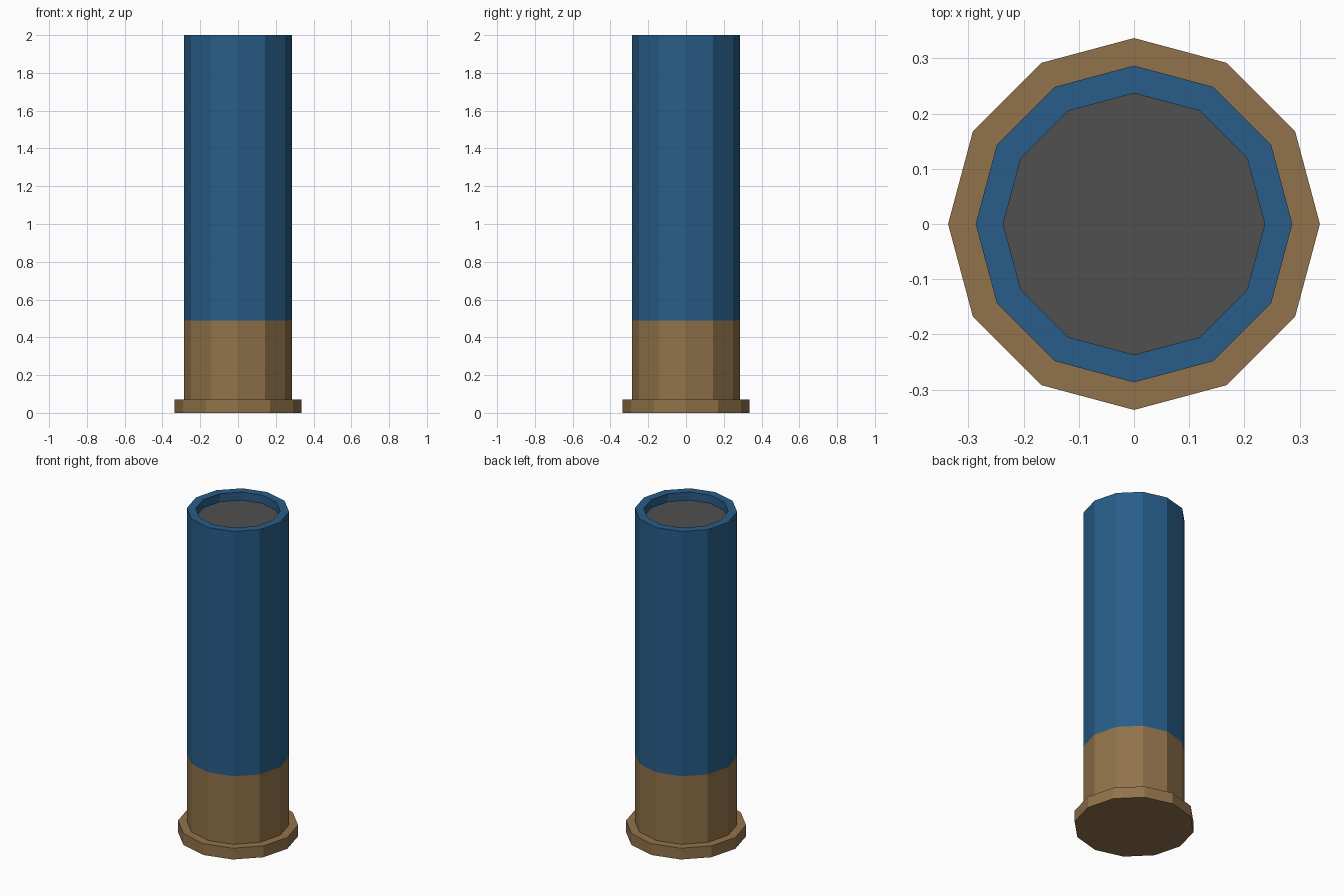
import bpy, bmesh, math

if "Cube" in bpy.data.objects:
    bpy.data.objects.remove(bpy.data.objects["Cube"])

SIDES = 12


def material(name, rgb):
    m = bpy.data.materials.new(name)
    m.diffuse_color = (*rgb, 1.0)
    m.use_nodes = True
    m.node_tree.nodes["Principled BSDF"].inputs["Base Color"].default_value = m.diffuse_color
    return m


def lathe(name, profile, mat, cap_first=False, cap_last=False):
    """Turn a list of (radius, height) into a faceted, flat-shaded ring surface."""
    bm = bmesh.new()
    rings = []
    for r, z in profile:
        rings.append([bm.verts.new((r * math.cos(2 * math.pi * i / SIDES),
                                    r * math.sin(2 * math.pi * i / SIDES), z))
                      for i in range(SIDES)])
    for a, b in zip(rings, rings[1:]):
        for i in range(SIDES):
            j = (i + 1) % SIDES
            bm.faces.new((a[i], a[j], b[j], b[i]))
    if cap_first:
        bm.faces.new(rings[0][::-1])
    if cap_last:
        bm.faces.new(rings[-1])
    me = bpy.data.meshes.new(name)
    bm.to_mesh(me)
    bm.free()
    me.materials.append(mat)
    ob = bpy.data.objects.new(name, me)
    bpy.context.collection.objects.link(ob)
    return ob


brass = material("brass", (0.283, 0.171, 0.070))
blue = material("blue", (0.021, 0.110, 0.250))
grey = material("dark_grey", (0.080, 0.080, 0.080))

# Metal base with wider foot rim
lathe("metal_base", [(0.337, 0), (0.337, 0.07), (0.287, 0.07), (0.287, 0.49)],
      brass, cap_first=True)
# Blue tube, with the lip folding into the recess
lathe("tube", [(0.287, 0.49), (0.287, 2.0), (0.237, 2.0), (0.237, 1.95)], blue)
# Dark disc closing the recess
lathe("end_disc", [(0.237, 1.95)], grey, cap_last=True)
